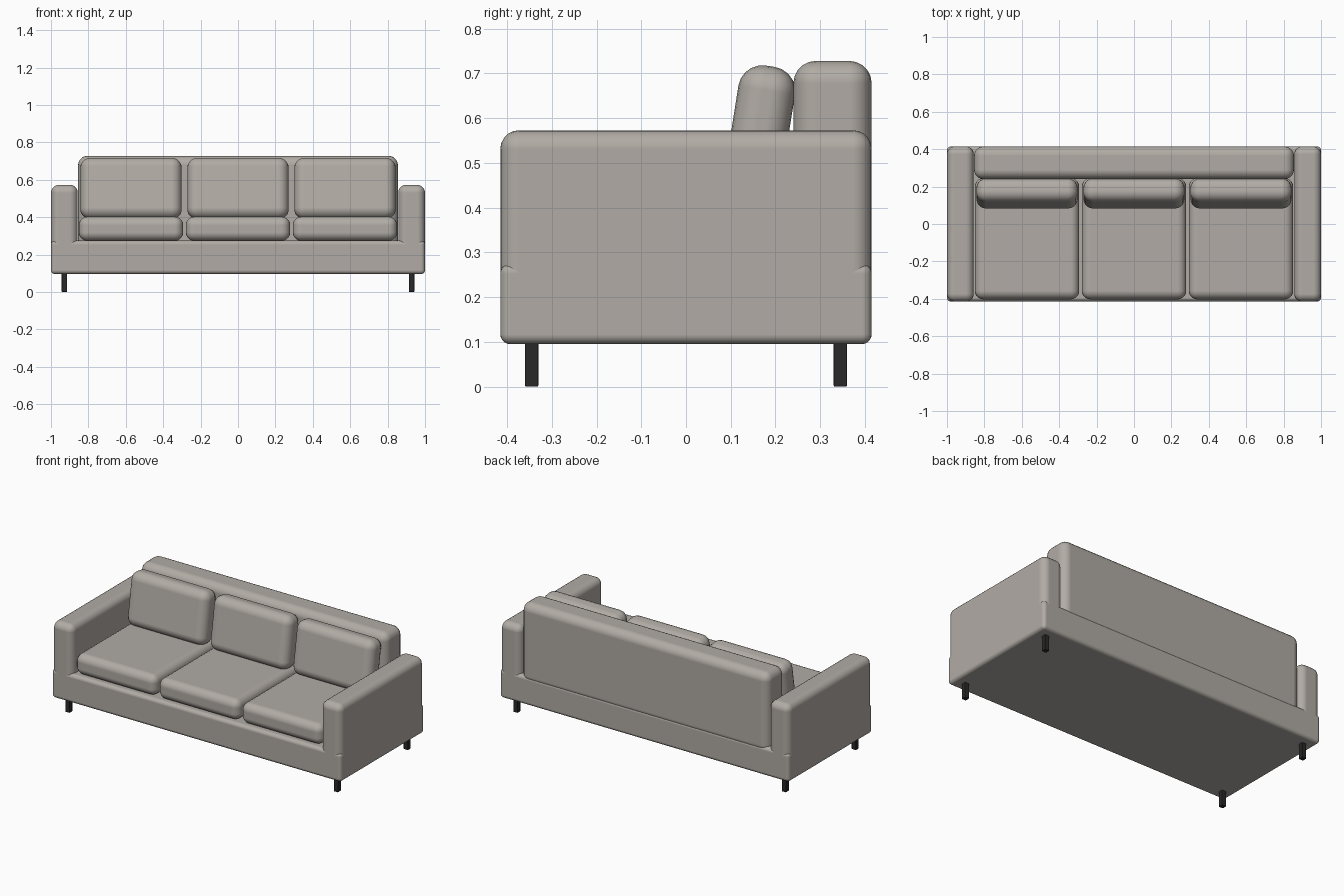
import bpy
import math

cube = bpy.data.objects.get("Cube")
if cube:
    bpy.data.objects.remove(cube, do_unlink=True)


def make_material(name, color):
    mat = bpy.data.materials.new(name)
    mat.use_nodes = True
    mat.diffuse_color = color
    mat.node_tree.nodes["Principled BSDF"].inputs["Base Color"].default_value = color
    return mat


fabric = make_material("warm grey fabric", (0.44, 0.41, 0.375, 1))
black = make_material("black leg", (0.022, 0.022, 0.022, 1))


def rounded_box(name, low, high, radius, mat, segments=5, tilt=0):
    """Box between two corners with rounded edges, tilted about x."""
    center = [(a + b) / 2 for a, b in zip(low, high)]
    bpy.ops.mesh.primitive_cube_add(size=1, location=center)
    obj = bpy.context.object
    obj.name = name
    obj.scale = [b - a for a, b in zip(low, high)]
    bpy.ops.object.transform_apply(location=False, rotation=False, scale=True)
    obj.rotation_euler.x = tilt
    obj.data.materials.append(mat)
    bpy.ops.object.shade_smooth()
    bevel = obj.modifiers.new("rounding", "BEVEL")
    bevel.width = radius
    bevel.segments = segments
    bevel.limit_method = "NONE"
    bevel.harden_normals = True
    return obj


# Frame: base and backrest
rounded_box("base", (-1, -0.415, 0.095), (1, 0.415, 0.275), 0.022, fabric)
rounded_box("backrest", (-0.855, 0.24, 0.23), (0.855, 0.415, 0.728), 0.05, fabric)

# Arms and legs on both sides
for side, s in (("left", 1), ("right", -1)):
    xs = sorted((s * 0.857, s))
    rounded_box(side + "_arm", (xs[0], -0.415, 0.2), (xs[1], 0.415, 0.573), 0.042, fabric)
    for end, y in (("front", -0.345), ("back", 0.345)):
        x = s * 0.928
        rounded_box(f"{end}_{side}_leg", (x - 0.015, y - 0.015, 0),
                    (x + 0.015, y + 0.015, 0.11), 0.003, black, segments=2)

# Three seat cushions, each with a leaning back cushion
for place, x in (("right", -0.572), ("middle", 0), ("left", 0.572)):
    rounded_box(place + "_seat_cushion", (x - 0.279, -0.403, 0.273),
                (x + 0.279, 0.245, 0.403), 0.046, fabric)
    rounded_box(place + "_back_cushion", (x - 0.271, 0.099, 0.388),
                (x + 0.271, 0.227, 0.718), 0.054, fabric, tilt=math.radians(-9))
